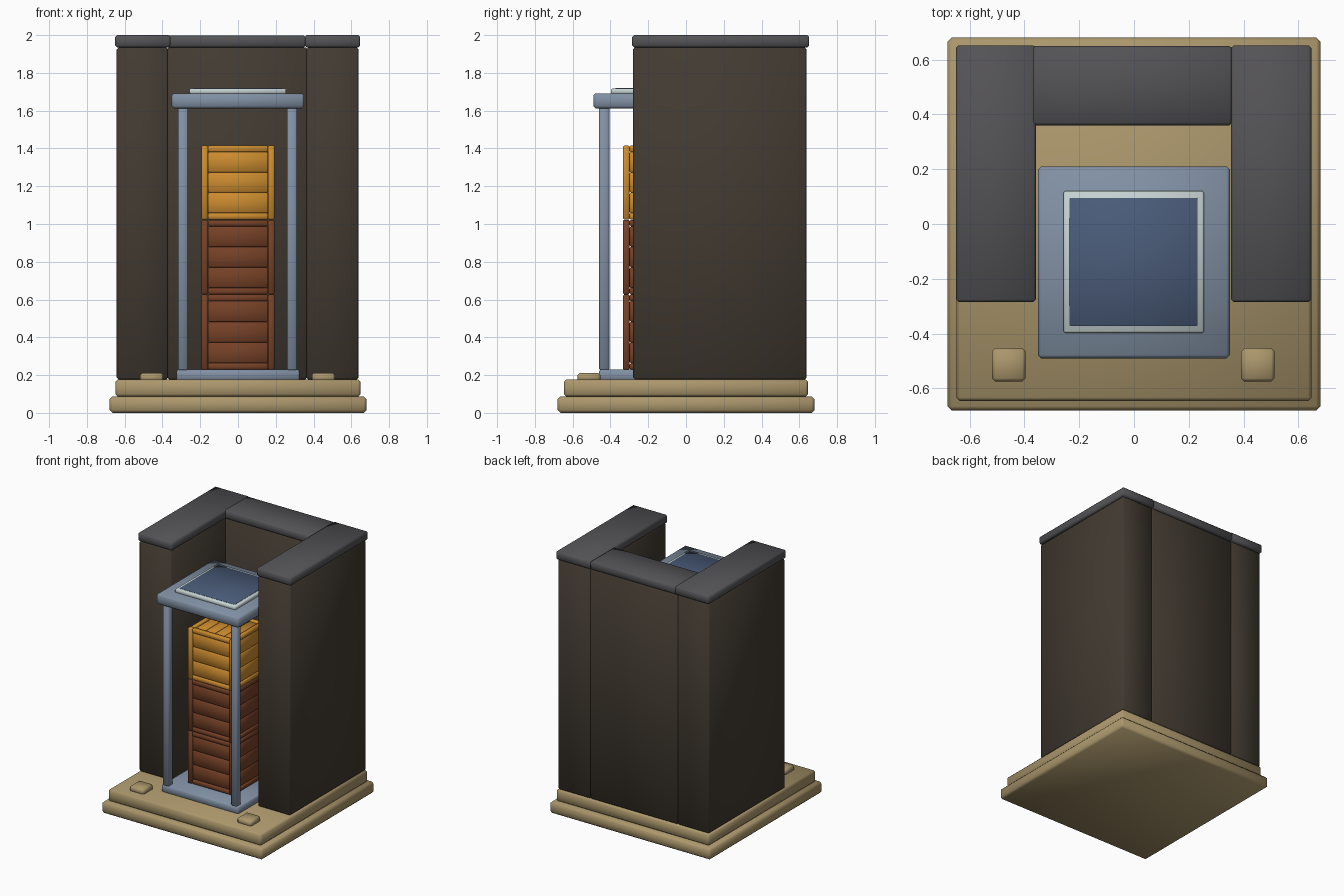
import bpy, bmesh

if "Cube" in bpy.data.objects:
    bpy.data.objects.remove(bpy.data.objects["Cube"])


def material(name, rgb):
    m = bpy.data.materials.new(name)
    m.diffuse_color = (*rgb, 1)
    m.use_nodes = True
    m.node_tree.nodes["Principled BSDF"].inputs["Base Color"].default_value = m.diffuse_color
    return m


TAN = material("tan stone", (0.41, 0.31, 0.15))
WALL = material("dark brown wall", (0.055, 0.043, 0.031))
CAP = material("charcoal cap", (0.088, 0.085, 0.092))
METAL = material("blue grey metal", (0.22, 0.28, 0.37))
GOLD = material("golden wood", (0.60, 0.26, 0.028))
BROWN = material("brown wood", (0.18, 0.053, 0.02))
GLASS = material("blue glass", (0.068, 0.105, 0.19))
TRIM = material("pale trim", (0.56, 0.64, 0.64))


def boxes(name, mat, spans, bevel=0.01):
    """One softly bevelled object from (x0, x1, y0, y1, z0, z1) spans."""
    bm = bmesh.new()
    for x0, x1, y0, y1, z0, z1 in spans:
        verts = bmesh.ops.create_cube(bm, size=1)["verts"]
        for v in verts:
            v.co = (x1 if v.co.x > 0 else x0,
                    y1 if v.co.y > 0 else y0,
                    z1 if v.co.z > 0 else z0)
    if bevel:
        bmesh.ops.bevel(bm, geom=bm.edges[:], offset=bevel, segments=1,
                        profile=0.5, affect='EDGES')
    for f in bm.faces:
        f.smooth = bevel > 0
    mesh = bpy.data.meshes.new(name)
    bm.to_mesh(mesh)
    bm.free()
    mesh.materials.append(mat)
    ob = bpy.data.objects.new(name, mesh)
    bpy.context.collection.objects.link(ob)
    return ob


# Stepped base and two small paving stones
boxes("lower_step", TAN, [(-0.68, 0.68, -0.68, 0.68, 0.0, 0.087)], 0.015)
boxes("upper_step", TAN, [(-0.648, 0.648, -0.645, 0.645, 0.087, 0.177)], 0.012)
for side, x in (("left", -0.457), ("right", 0.452)):
    boxes(side + "_paving_stone", TAN,
          [(x - 0.061, x + 0.061, -0.575, -0.453, 0.165, 0.212)], 0.012)

# Three-sided wall with caps
boxes("left_wall", WALL, [(-0.642, -0.37, -0.28, 0.638, 0.177, 1.935)])
boxes("right_wall", WALL, [(0.362, 0.638, -0.28, 0.638, 0.177, 1.935)])
boxes("back_wall", WALL, [(-0.375, 0.367, 0.37, 0.638, 0.177, 1.935)])
boxes("left_cap", CAP, [(-0.65, -0.358, -0.285, 0.652, 1.935, 2.0)])
boxes("right_cap", CAP, [(0.354, 0.647, -0.285, 0.652, 1.935, 2.0)])
boxes("back_cap", CAP, [(-0.388, 0.358, 0.36, 0.65, 1.935, 1.998)])

# Metal stand: floor plate, four posts, roof plate
CY = -0.14
boxes("stand_floor", METAL, [(-0.325, 0.325, CY - 0.32, CY + 0.32, 0.17, 0.229)], 0.008)
boxes("stand_posts", METAL,
      [(x - 0.027, x + 0.027, y - 0.027, y + 0.027, 0.225, 1.62)
       for x in (-0.291, 0.286) for y in (CY - 0.293, CY + 0.293)], 0.008)
boxes("stand_roof", METAL, [(-0.351, 0.35, CY - 0.35, CY + 0.35, 1.612, 1.692)], 0.012)

# Skylight
boxes("skylight_trim", TRIM, [(-0.257, 0.255, CY - 0.257, CY + 0.26, 1.688, 1.718)], 0.006)
boxes("skylight_glass", GLASS, [(-0.235, 0.232, CY - 0.232, CY + 0.235, 1.714, 1.721)], 0.002)


def crate(name, mat, z0, z1):
    h, post, rail, inset = 0.194, 0.036, 0.034, 0.01
    spans = []
    # corner posts and edge rails
    for sx in (-1, 1):
        for sy in (-1, 1):
            xs = sorted((sx * h, sx * (h - post)))
            ys = sorted((sy * h, sy * (h - post)))
            spans.append((*xs, CY + ys[0], CY + ys[1], z0, z1))
    inner = h - post
    for za, zb in ((z0, z0 + rail), (z1 - rail, z1)):
        for s in (-1, 1):
            a, b = sorted((s * (h - 0.003), s * inner))
            spans.append((-inner, inner, CY + a, CY + b, za, zb))
            spans.append((a, b, CY - inner, CY + inner, za, zb))
    # three side slats per face
    step = (z1 - z0 - 2 * rail) / 3
    for i in range(3):
        za = z0 + rail + i * step
        for s in (-1, 1):
            a, b = sorted((s * (h - inset), s * (h - post)))
            spans.append((-inner, inner, CY + a, CY + b, za, za + step))
            spans.append((a, b, CY - inner, CY + inner, za, za + step))
    # lid and floor planks
    w = 2 * inner / 4
    for za, zb in ((z0 + 0.01, z0 + rail), (z1 - rail, z1 - 0.01)):
        for i in range(4):
            x = -inner + i * w
            spans.append((x, x + w, CY - inner, CY + inner, za, zb))
    boxes(name, mat, spans, 0.006)


crate("bottom_crate", BROWN, 0.229, 0.626)
crate("middle_crate", BROWN, 0.628, 1.022)
crate("top_crate", GOLD, 1.024, 1.415)
